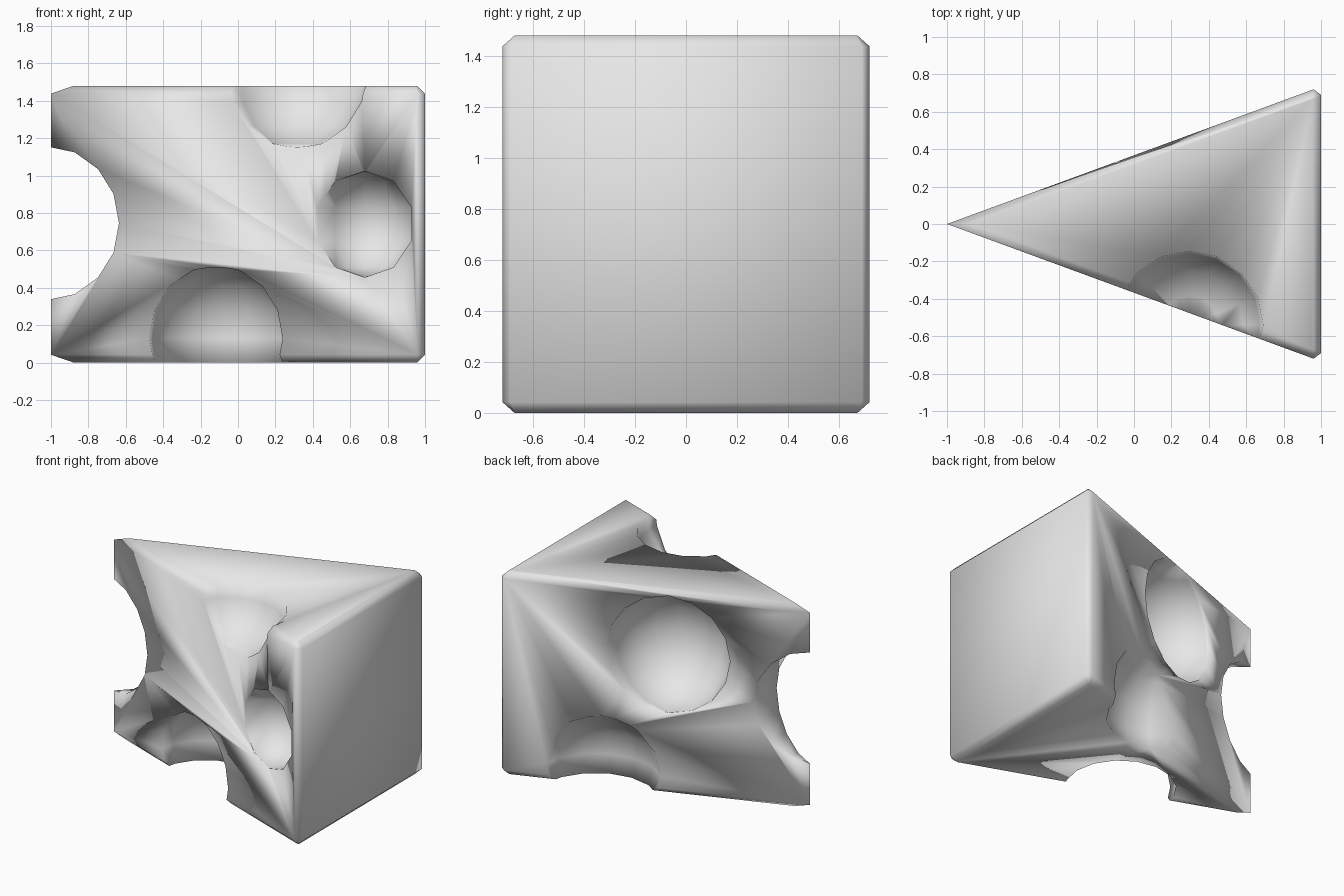
import bpy, bmesh
from mathutils import Vector

cube = bpy.data.objects.get("Cube")
if cube:
    bpy.data.objects.remove(cube, do_unlink=True)

HEIGHT = 1.48
BEVEL = 0.042

# one plain grey material
grey = bpy.data.materials.new("plain_grey")
grey.use_nodes = True
colour = (0.8, 0.8, 0.8, 1)
grey.diffuse_color = colour
grey.node_tree.nodes["Principled BSDF"].inputs["Base Color"].default_value = colour


def add_object(name, bm):
    mesh = bpy.data.meshes.new(name)
    bm.to_mesh(mesh)
    bm.free()
    mesh.materials.append(grey)
    obj = bpy.data.objects.new(name, mesh)
    bpy.context.collection.objects.link(obj)
    return obj


# wedge: triangular profile with clipped rear corners, extruded and chamfered
profile = [(-1, 0), (0.96, -0.72), (1, -0.69), (1, 0.69), (0.96, 0.72)]
bm = bmesh.new()
base = bm.faces.new([bm.verts.new((x, y, 0)) for x, y in profile])
top = bmesh.ops.extrude_face_region(bm, geom=[base])["geom"]
bmesh.ops.translate(bm, vec=(0, 0, HEIGHT),
                    verts=[v for v in top if isinstance(v, bmesh.types.BMVert)])
bmesh.ops.recalc_face_normals(bm, faces=bm.faces)
rims = [e for e in bm.edges if abs(e.verts[0].co.z - e.verts[1].co.z) < 0.01]
bmesh.ops.bevel(bm, geom=rims, offset=BEVEL, segments=1, affect='EDGES')
bmesh.ops.recalc_face_normals(bm, faces=bm.faces)
wedge = add_object("cheese_wedge", bm)

# round holes: centre, radius, segments
holes = {
    "tip_hole": ((-1.02, 0, 0.745), 0.41, 16),
    "front_bottom_hole": ((-0.09, -0.25, 0.13), 0.395, 16),
    "front_top_hole": ((0.295, -0.54, 1.55), 0.41, 16),
    "front_small_hole": ((0.68, -0.61, 0.74), 0.285, 10),
    "back_large_hole": ((-0.09, 0.33, 1.02), 0.425, 16),
    "back_bottom_hole": ((0.26, 0.67, 0.13), 0.44, 16),
}
bpy.context.view_layer.objects.active = wedge
for name, (centre, radius, segments) in holes.items():
    bm = bmesh.new()
    bmesh.ops.create_uvsphere(bm, u_segments=segments, v_segments=segments // 2,
                              radius=radius)
    bmesh.ops.translate(bm, vec=Vector(centre), verts=bm.verts)
    cutter = add_object(name, bm)
    cutter.hide_render = True
    cut = wedge.modifiers.new(name, 'BOOLEAN')
    cut.operation = 'DIFFERENCE'
    cut.solver = 'EXACT'
    cut.object = cutter
    bpy.ops.object.modifier_apply(modifier=name)
    bpy.data.objects.remove(cutter, do_unlink=True)

# soft shading over the whole block
for face in wedge.data.polygons:
    face.use_smooth = True
